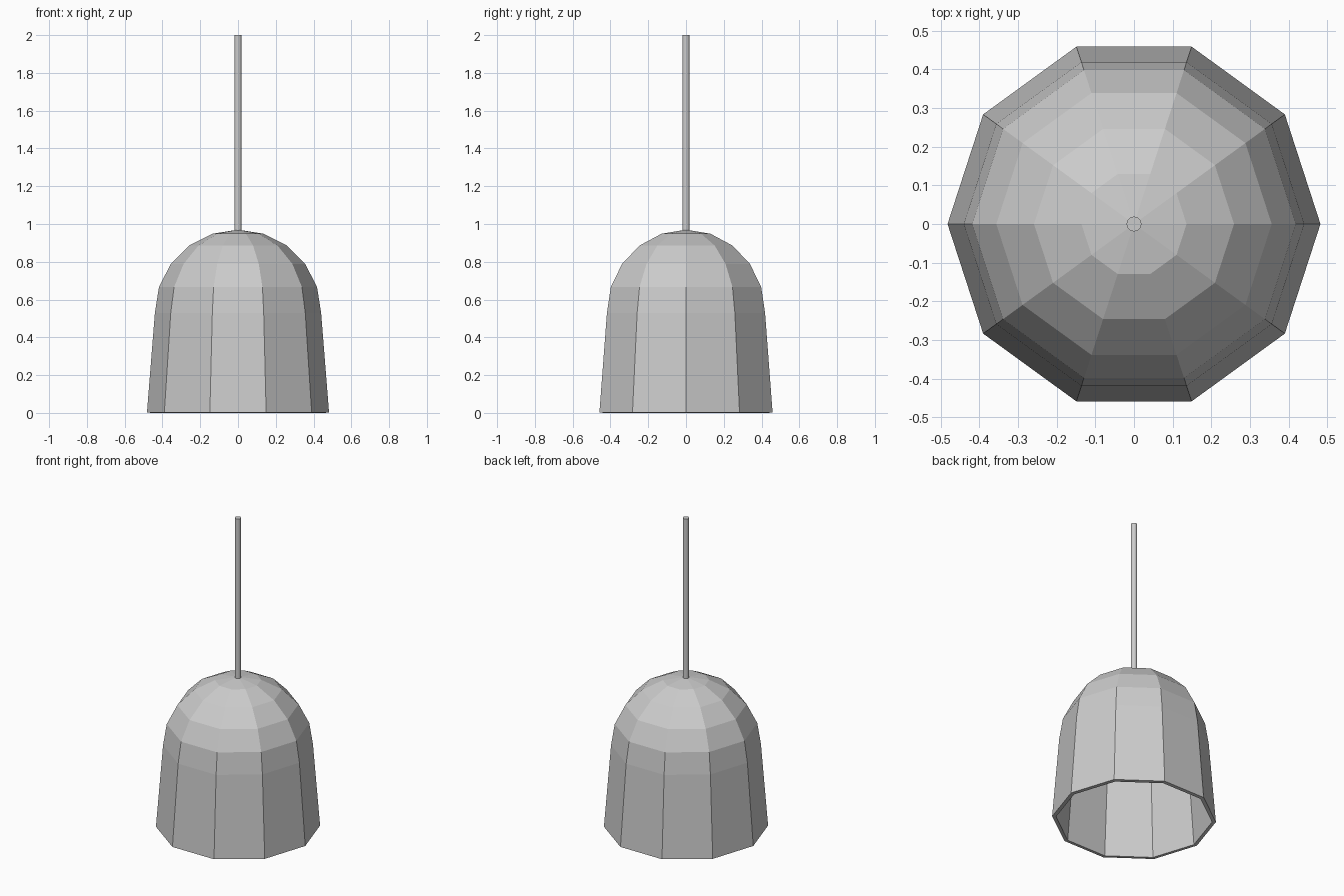
import bpy, bmesh
from math import sin, cos, pi, radians

if "Cube" in bpy.data.objects:
    bpy.data.objects.remove(bpy.data.objects["Cube"])

SIDES = 10
DOME_R, DOME_Z = 0.44, 0.53

# Shade profile: flared skirt, then a faceted hemisphere
profile = [(0.482, 0.002)]
profile += [(DOME_R * cos(radians(a)), DOME_Z + DOME_R * sin(radians(a)))
            for a in range(0, 90, 18)]

bm = bmesh.new()
rings = [[bm.verts.new((r * cos(2 * pi * i / SIDES), r * sin(2 * pi * i / SIDES), z))
          for i in range(SIDES)] for r, z in profile]
for low, high in zip(rings, rings[1:]):
    for i in range(SIDES):
        j = (i + 1) % SIDES
        bm.faces.new((low[i], low[j], high[j], high[i]))
apex = bm.verts.new((0, 0, DOME_Z + DOME_R))
for i in range(SIDES):
    bm.faces.new((rings[-1][i], rings[-1][(i + 1) % SIDES], apex))
bm.normal_update()
mesh = bpy.data.meshes.new("lamp_shade")
bm.to_mesh(mesh)
bm.free()
shade = bpy.data.objects.new("lamp_shade", mesh)
bpy.context.collection.objects.link(shade)

# Wall thickness, open at the bottom
wall = shade.modifiers.new("wall", 'SOLIDIFY')
wall.thickness = 0.022
wall.offset = -1
wall.use_even_offset = True

# Hanging cord
bottom, top = 0.955, 2.0
bpy.ops.mesh.primitive_cylinder_add(vertices=32, radius=0.019, depth=top - bottom,
                                    location=(0, 0, (top + bottom) / 2))
cord = bpy.context.object
cord.name = "hanging_cord"
bpy.ops.object.shade_smooth_by_angle()
